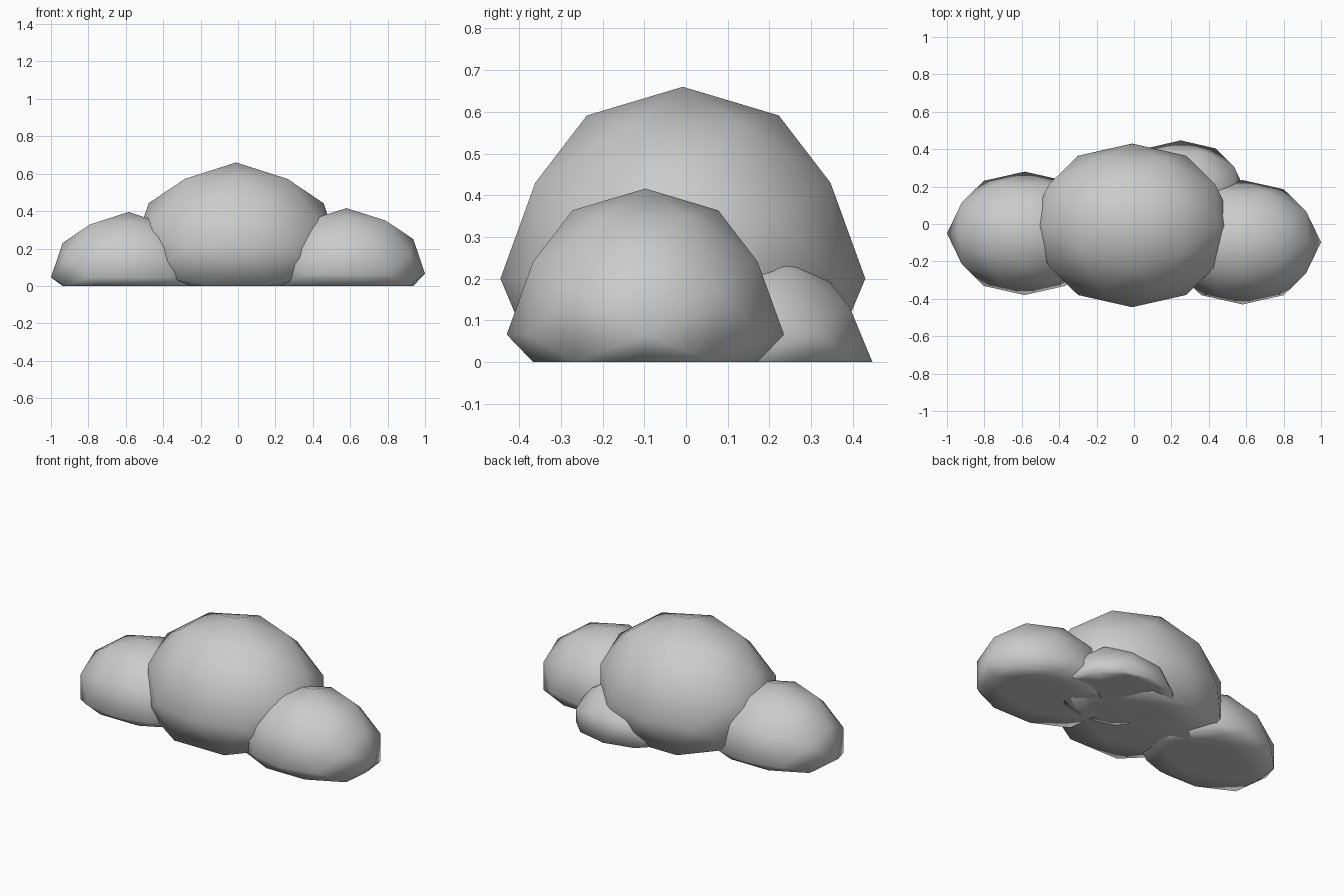
import bpy, bmesh, math
from mathutils import Matrix

if "Cube" in bpy.data.objects:
    bpy.data.objects.remove(bpy.data.objects["Cube"])


def boulder(name, centre, radii):
    """Low-poly ball stretched into a rock, its underside pressed flat on the ground."""
    bm = bmesh.new()
    bmesh.ops.create_icosphere(bm, subdivisions=2, radius=1)
    # turn the ball so an edge, not a corner, points straight up
    turn = Matrix.Rotation(math.atan((1 + math.sqrt(5)) / 2), 4, 'Y')
    bm.transform(Matrix.Translation(centre) @ Matrix.Diagonal((*radii, 1)) @ turn)
    for v in bm.verts:
        v.co.z = max(v.co.z, 0.0)
    for f in bm.faces:
        f.smooth = True
    mesh = bpy.data.meshes.new(name)
    bm.to_mesh(mesh)
    bm.free()
    obj = bpy.data.objects.new(name, mesh)
    bpy.context.collection.objects.link(obj)
    return obj


# large middle rock, one on each side, a small one behind
boulder("middle_rock", (-0.01, -0.0075, 0.20), (0.55, 0.4375, 0.46))
boulder("left_rock", (-0.585, -0.05, 0.045), (0.415, 0.33, 0.35))
boulder("right_rock", (0.58, -0.0975, 0.066), (0.42, 0.3325, 0.35))
boulder("back_rock", (0.25, 0.16, -0.015), (0.354, 0.287, 0.295))
